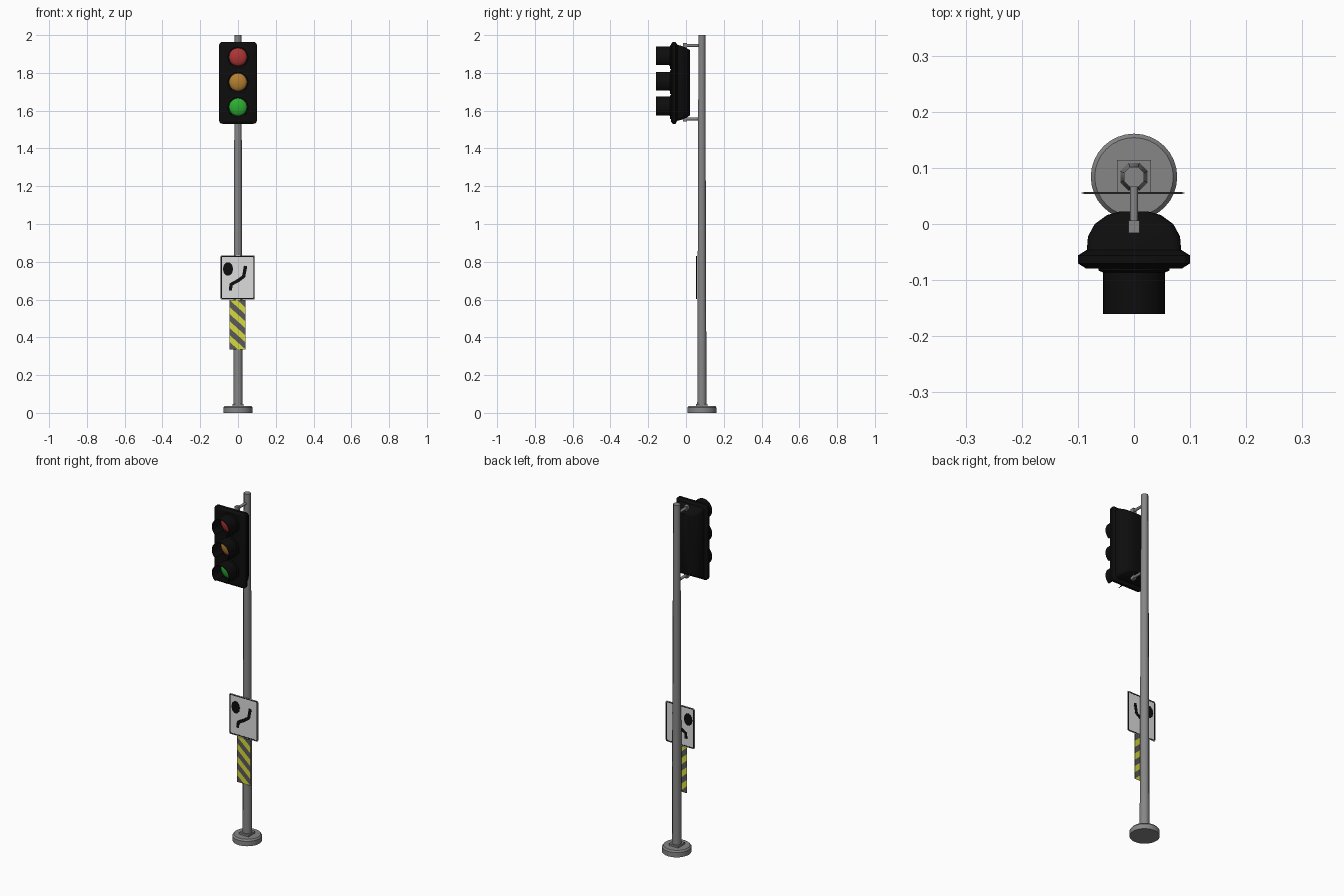
import bpy, bmesh, math
from mathutils import Vector, Matrix

if "Cube" in bpy.data.objects:
    bpy.data.objects.remove(bpy.data.objects["Cube"])


def material(name, r, g, b):
    m = bpy.data.materials.new(name)
    m.diffuse_color = (r, g, b, 1)
    m.use_nodes = True
    m.node_tree.nodes["Principled BSDF"].inputs["Base Color"].default_value = m.diffuse_color
    return m


BLACK = material("black", 0.004, 0.004, 0.004)
GREY = material("pole grey", 0.24, 0.24, 0.24)
DARK = material("stripe grey", 0.10, 0.10, 0.10)
WHITE = material("sign white", 0.72, 0.72, 0.72)
YELLOW = material("stripe yellow", 0.68, 0.70, 0.05)
RED = material("lens red", 0.42, 0.035, 0.035)
AMBER = material("lens amber", 0.45, 0.21, 0.03)
GREEN = material("lens green", 0.025, 0.42, 0.03)

POLE_Y = 0.084
HEAD_Z = 1.7475


def finish(name, bm, mats, smooth=None):
    bmesh.ops.recalc_face_normals(bm, faces=bm.faces)
    me = bpy.data.meshes.new(name)
    bm.to_mesh(me)
    bm.free()
    ob = bpy.data.objects.new(name, me)
    bpy.context.collection.objects.link(ob)
    for m in mats:
        me.materials.append(m)
    if smooth:
        bpy.ops.object.select_all(action='DESELECT')
        ob.select_set(True)
        bpy.context.view_layer.objects.active = ob
        bpy.ops.object.shade_smooth_by_angle(angle=math.radians(smooth))
    return ob


def loft(name, rings, mat, smooth=None, caps=(True, True), closed=False):
    """Skin a list of closed point rings; closed joins the last to the first."""
    bm = bmesh.new()
    vs = [[bm.verts.new(p) for p in ring] for ring in rings]
    pairs = list(zip(vs, vs[1:])) + ([(vs[-1], vs[0])] if closed else [])
    for a, b in pairs:
        for i in range(len(a)):
            j = (i + 1) % len(a)
            bm.faces.new((a[i], a[j], b[j], b[i]))
    if caps[0]:
        bm.faces.new(vs[0])
    if caps[1]:
        bm.faces.new(vs[-1])
    return finish(name, bm, [mat], smooth)


def circle(r, n, axis, at, c, turn=0.0):
    """Ring around the z or y axis, at height/depth 'at', centred on c."""
    pts = []
    for i in range(n):
        a = 2 * math.pi * i / n + turn
        u, v = r * math.cos(a), r * math.sin(a)
        pts.append((c[0] + u, c[1] + v, at) if axis == 'z' else (c[0] + u, at, c[1] + v))
    return pts


def box(name, x, y, z, mat):
    bm = bmesh.new()
    bmesh.ops.create_cube(bm, size=1, matrix=Matrix.Translation(
        (sum(x) / 2, sum(y) / 2, sum(z) / 2)) @ Matrix.Diagonal(
        (x[1] - x[0], y[1] - y[0], z[1] - z[0], 1)))
    return finish(name, bm, [mat])


def rounded_rect(w, h, r, y, zc=0.0, xc=0.0):
    pts = []
    for k, (sx, sz) in enumerate(((1, 1), (-1, 1), (-1, -1), (1, -1))):
        for i in range(4):
            a = math.pi / 2 * (k + i / 3)
            pts.append((xc + sx * (w - r) + r * math.cos(a), y,
                        zc + sz * (h - r) + r * math.sin(a)))
    return pts


# Base disc, square collar and tapered eight-sided pole
pc = (0, POLE_Y)
loft("base_disc", [circle(r, 32, 'z', z, pc) for r, z in
                   ((0.077, 0), (0.077, 0.028), (0.070, 0.037))], GREY, 30)
box("base_collar", (-0.03, 0.03), (POLE_Y - 0.03, POLE_Y + 0.03), (0.035, 0.048), GREY)
loft("pole", [circle(r, 8, 'z', z, pc, math.pi / 8) for r, z in
              ((0.0265, 0.045), (0.0195, 2.0))], GREY, 50)

# Signal housing: flared front rim narrowing into a rounded back
loft("signal_housing", [rounded_rect(w, h, r, y, HEAD_Z) for y, w, h, r in (
    (-0.079, 0.086, 0.205, 0.015), (-0.070, 0.100, 0.217, 0.018),
    (-0.056, 0.100, 0.217, 0.018), (-0.046, 0.084, 0.201, 0.015),
    (-0.022, 0.082, 0.195, 0.015), (0.000, 0.070, 0.186, 0.015),
    (0.016, 0.048, 0.176, 0.015), (0.022, 0.026, 0.172, 0.012))], BLACK, 30)

# Lenses, collars and open-bottomed visors
for label, z, mat in (("red", 1.884, RED), ("amber", 1.751, AMBER), ("green", 1.619, GREEN)):
    c = (0, z)
    loft(label + "_collar", [circle(r, 24, 'y', y, c) for r, y in (
        (0.063, -0.077), (0.063, -0.083), (0.056, -0.086), (0.047, -0.086))],
        BLACK, 30, (False, False))
    loft(label + "_lens", [circle(0.050 * math.cos(t), 20, 'y',
                                  -0.080 - 0.022 * math.sin(t), c)
                           for t in (0, 0.35, 0.7, 1.05, 1.35, 1.5)], mat, 40)
    sections = []
    for i in range(25):
        a = math.radians(-52 + 284 * i / 24)
        sections.append([(r * math.cos(a), y, z + r * math.sin(a)) for r, y in (
            (0.055, -0.080), (0.055, -0.160), (0.052, -0.160), (0.052, -0.080))])
    loft(label + "_visor", sections, BLACK, 30)

# Brackets between housing and pole
for label, z in (("upper", 1.945), ("lower", 1.556)):
    loft(label + "_bracket_arm", [circle(0.008, 8, 'y', y, (0, z), math.pi / 8)
                                  for y in (-0.008, 0.072)], GREY, 50)
    box(label + "_bracket_block", (-0.010, 0.010), (-0.016, 0.006),
        (z - 0.013, z + 0.013), GREY)

# Sign plate, very thin, just in front of the pole
SY = (0.0545, 0.0560)
loft("sign_plate", [rounded_rect(0.092, 0.117, 0.008, y, 0.717, -0.002) for y in SY], WHITE)

# Painted details show on both sides of the sign
PY = (0.0535, 0.0570)
loft("sign_border", [rounded_rect(w, h, 0.006, y, 0.717, -0.002) for w, h, y in (
    (0.088, 0.113, PY[0]), (0.084, 0.109, PY[0]),
    (0.084, 0.109, PY[1]), (0.088, 0.113, PY[1]))], BLACK, None, (False, False), True)
loft("sign_dot", [[(-0.053 + 0.027 * math.cos(k * math.pi / 5), y,
                    0.762 + 0.036 * math.sin(k * math.pi / 5)) for k in range(10)]
                  for y in PY], BLACK)

# Bent stroke of the sign symbol
path = [Vector(p) for p in ((-0.040, 0.648), (-0.037, 0.680), (0.000, 0.700),
                            (0.030, 0.722), (0.040, 0.778))]
sections = []
for i, p in enumerate(path):
    d = (path[min(i + 1, len(path) - 1)] - path[max(i - 1, 0)]).normalized()
    n = Vector((-d.y, d.x)) * 0.009
    a, b = p + n, p - n
    sections.append([(a.x, PY[0], a.y), (b.x, PY[0], b.y),
                     (b.x, PY[1], b.y), (a.x, PY[1], a.y)])
loft("sign_stroke", sections, BLACK)

# Warning panel, sliced along diagonals into alternating stripes
bm = bmesh.new()
x0, x1, z0, z1 = -0.045, 0.041, 0.335, 0.598
bmesh.ops.create_cube(bm, size=1, matrix=Matrix.Translation(
    ((x0 + x1) / 2, 0.05525, (z0 + z1) / 2)) @ Matrix.Diagonal((x1 - x0, 0.0015, z1 - z0, 1)))
SLOPE, BAND = 0.9, 0.037
for k in range(-2, 12):
    bmesh.ops.bisect_plane(bm, geom=bm.verts[:] + bm.edges[:] + bm.faces[:],
                           plane_co=(0, 0, z0 + k * BAND), plane_no=(SLOPE, 0, 1))
for f in bm.faces:
    m = f.calc_center_median()
    f.material_index = math.floor((m.z - z0 + SLOPE * m.x) / BAND) % 2
finish("striped_panel", bm, [YELLOW, DARK])
